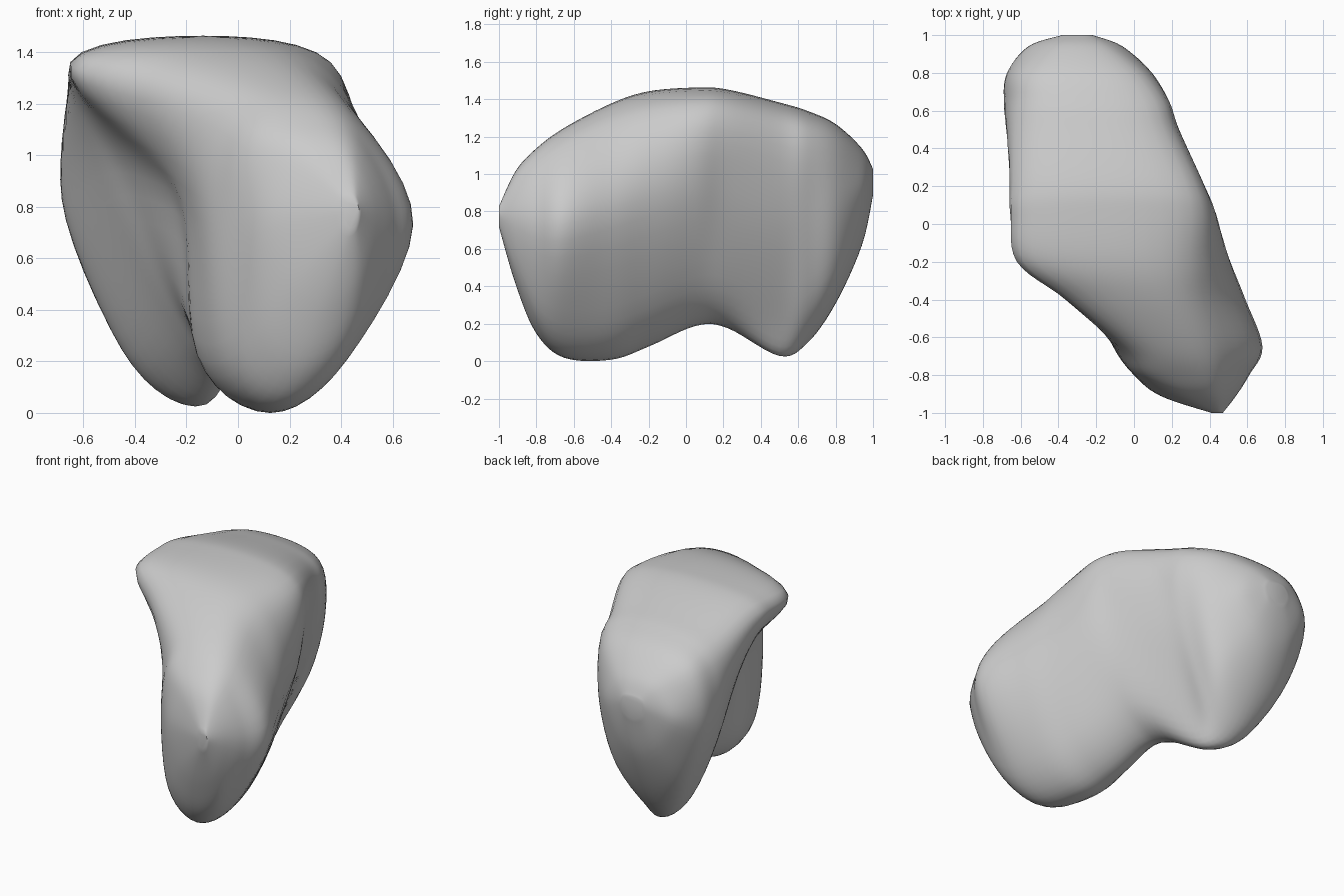
import bpy
import bmesh
from mathutils import Vector

cube = bpy.data.objects.get("Cube")
if cube:
    bpy.data.objects.remove(cube, do_unlink=True)


def make_material(name, colour):
    mat = bpy.data.materials.new(name)
    mat.use_nodes = True
    mat.diffuse_color = colour
    mat.node_tree.nodes["Principled BSDF"].inputs["Base Color"].default_value = colour
    return mat


# Cross-sections along y: y, bottom z, top z, keel x,
# then left and right x at the low, middle and high levels, crown x
SECTIONS = [
    (-1, .73, .84, .44, .42, .46, .41, .47, .42, .46, .44),
    (-.91, .42, 1.03, .33, .2, .47, .14, .54, .22, .46, .34),
    (-.8, .16, 1.15, .24, .06, .45, 0, .61, .05, .47, .27),
    (-.65, .03, 1.26, .16, -.06, .42, -.11, .68, -.06, .45, .18),
    (-.4, .02, 1.39, .1, -.15, .37, -.2, .59, -.36, .37, .02),
    (-.2, .09, 1.455, .04, -.17, .31, -.27, .51, -.62, .35, -.1),
    (.05, .2, 1.475, -.02, -.21, .22, -.42, .42, -.65, .36, -.13),
    (.22, .19, 1.465, -.08, -.28, .15, -.53, .33, -.64, .32, -.15),
    (.5, .04, 1.395, -.15, -.41, -.02, -.64, .2, -.63, .2, -.2),
    (.65, .11, 1.35, -.25, -.47, -.03, -.68, .15, -.61, .15, -.24),
    (.8, .32, 1.28, -.27, -.51, -.03, -.67, .09, -.58, .04, -.27),
    (.94, .63, 1.15, -.29, -.45, -.15, -.56, -.06, -.46, -.13, -.3),
    (1, .9, 1.04, -.3, -.36, -.24, -.38, -.22, -.36, -.24, -.3),
]
LOW, MIDDLE, HIGH = .15, .58, .92
STEPS = 6


def section_ring(row):
    """Closed loop of control points: keel, right side up, crown, left side down."""
    y, bottom, top, keel, l1, r1, l2, r2, l3, r3, crown = row
    loop = [(keel, 0), (r1, LOW), (r2, MIDDLE), (r3, HIGH),
            (crown, 1), (l3, HIGH), (l2, MIDDLE), (l1, LOW)]
    return [Vector((x, y, bottom + (top - bottom) * t)) for x, t in loop]


def spline(points, closed):
    """Smooth curve that passes through every control point."""
    count = len(points)

    def at(i):
        return points[i % count] if closed else points[max(0, min(i, count - 1))]

    result = []
    for i in range(count if closed else count - 1):
        a, b, c, d = (at(i + k) for k in (-1, 0, 1, 2))
        for s in range(STEPS):
            t = s / STEPS
            result.append(b + (c - a) * t / 2
                          + (a * 2 - b * 5 + c * 4 - d) * t * t / 2
                          + (b * 3 - a - c * 3 + d) * t ** 3 / 2)
    if not closed:
        result.append(points[-1].copy())
    return result


# Run lengthwise rails through the sections, then loft the rings between them
control_rings = [section_ring(row) for row in SECTIONS]
rails = [spline(list(rail), False) for rail in zip(*control_rings)]
bm = bmesh.new()
rings = [[bm.verts.new(p) for p in spline(list(ring), True)] for ring in zip(*rails)]
for ring, following in zip(rings, rings[1:]):
    for i in range(len(ring)):
        j = (i + 1) % len(ring)
        bm.faces.new((ring[i], ring[j], following[j], following[i]))
bm.faces.new(rings[0])
bm.faces.new(rings[-1])
bmesh.ops.recalc_face_normals(bm, faces=bm.faces)

# Two-lobed body
mesh = bpy.data.meshes.new("lobed_body")
bm.to_mesh(mesh)
bm.free()
body = bpy.data.objects.new("lobed_body", mesh)
bpy.context.collection.objects.link(body)
mesh.materials.append(make_material("plain_grey", (.6, .6, .6, 1)))

# Sit the body on the ground
lowest = min(v.co.z for v in mesh.vertices)
for v in mesh.vertices:
    v.co.z -= lowest

bpy.ops.object.select_all(action="DESELECT")
body.select_set(True)
bpy.context.view_layer.objects.active = body
bpy.ops.object.shade_smooth_by_angle(angle=.9)
